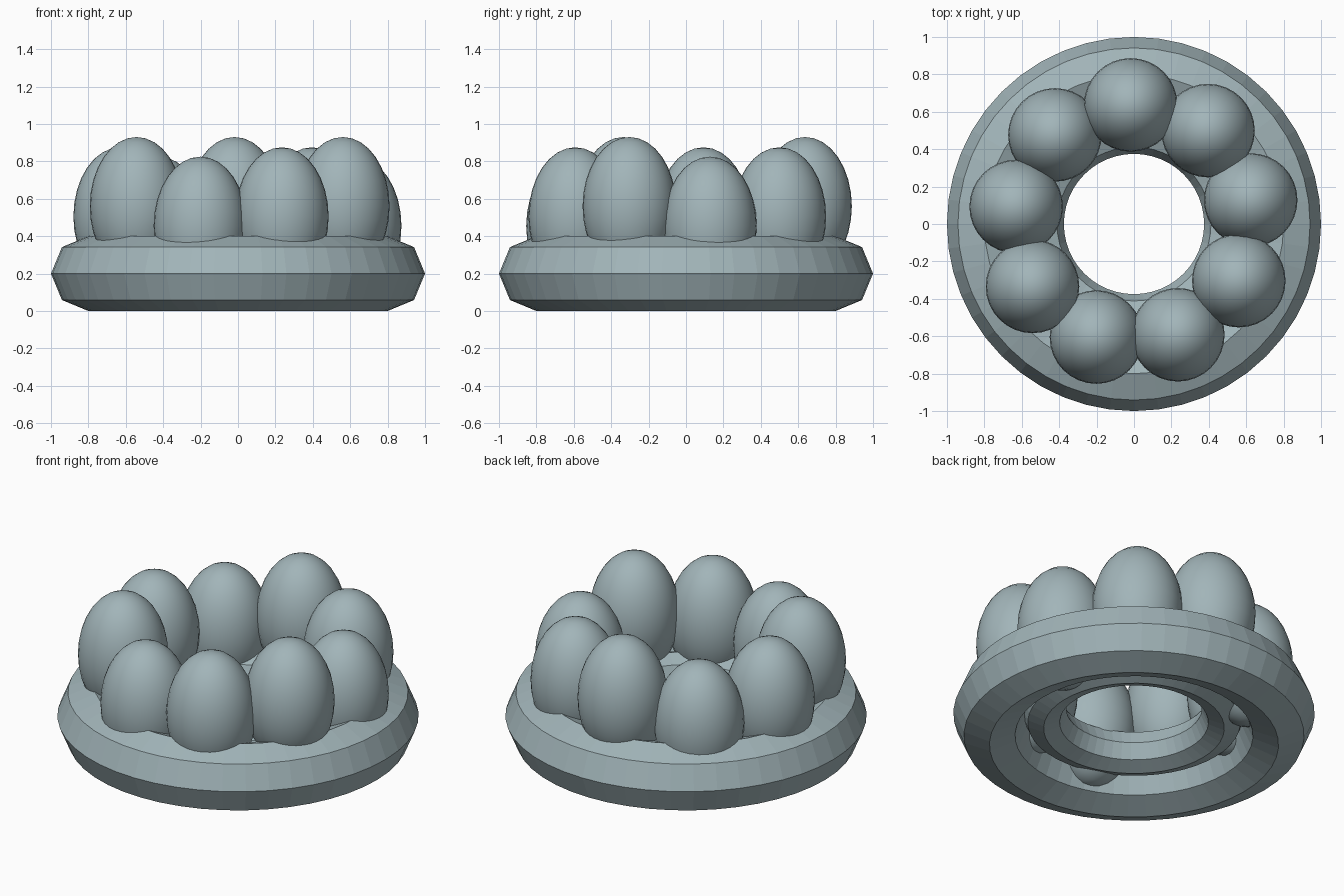
import bpy, math

if "Cube" in bpy.data.objects:
    bpy.data.objects.remove(bpy.data.objects["Cube"])

# one flat colour for everything
mat = bpy.data.materials.new("blue_grey")
mat.diffuse_color = (0.36, 0.46, 0.485, 1.0)
mat.use_nodes = True
mat.node_tree.nodes["Principled BSDF"].inputs["Base Color"].default_value = mat.diffuse_color


def finish(name):
    ob = bpy.context.object
    ob.name = name
    ob.data.materials.append(mat)
    return ob


def ring(name, major, minor, z):
    """Flat-faceted ring with an octagonal section."""
    bpy.ops.mesh.primitive_torus_add(
        major_segments=48, minor_segments=8,
        major_radius=major, minor_radius=minor, location=(0, 0, z))
    ob = finish(name)
    bpy.ops.object.shade_flat()
    return ob


# base: wide outer ring with a thinner ring nested inside
ring("outer_ring", 0.80, 0.20, 0.20)
ring("inner_ring", 0.50, 0.125, 0.23)

# nine eggs around the ring, stepping through three heights
COUNT, RADIUS, START = 9, 0.637, math.radians(11.6)
HEIGHTS = (0.455, 0.505, 0.56)
for i in range(COUNT):
    a = START + i * math.tau / COUNT
    bpy.ops.mesh.primitive_uv_sphere_add(
        segments=32, ring_count=16, radius=1.0,
        location=(RADIUS * math.cos(a), RADIUS * math.sin(a), HEIGHTS[i % 3]))
    egg = finish(f"egg_{i + 1}")
    egg.scale = (0.25, 0.25, 0.37)
    bpy.ops.object.transform_apply(location=False, rotation=False, scale=True)
    bpy.ops.object.shade_smooth()
